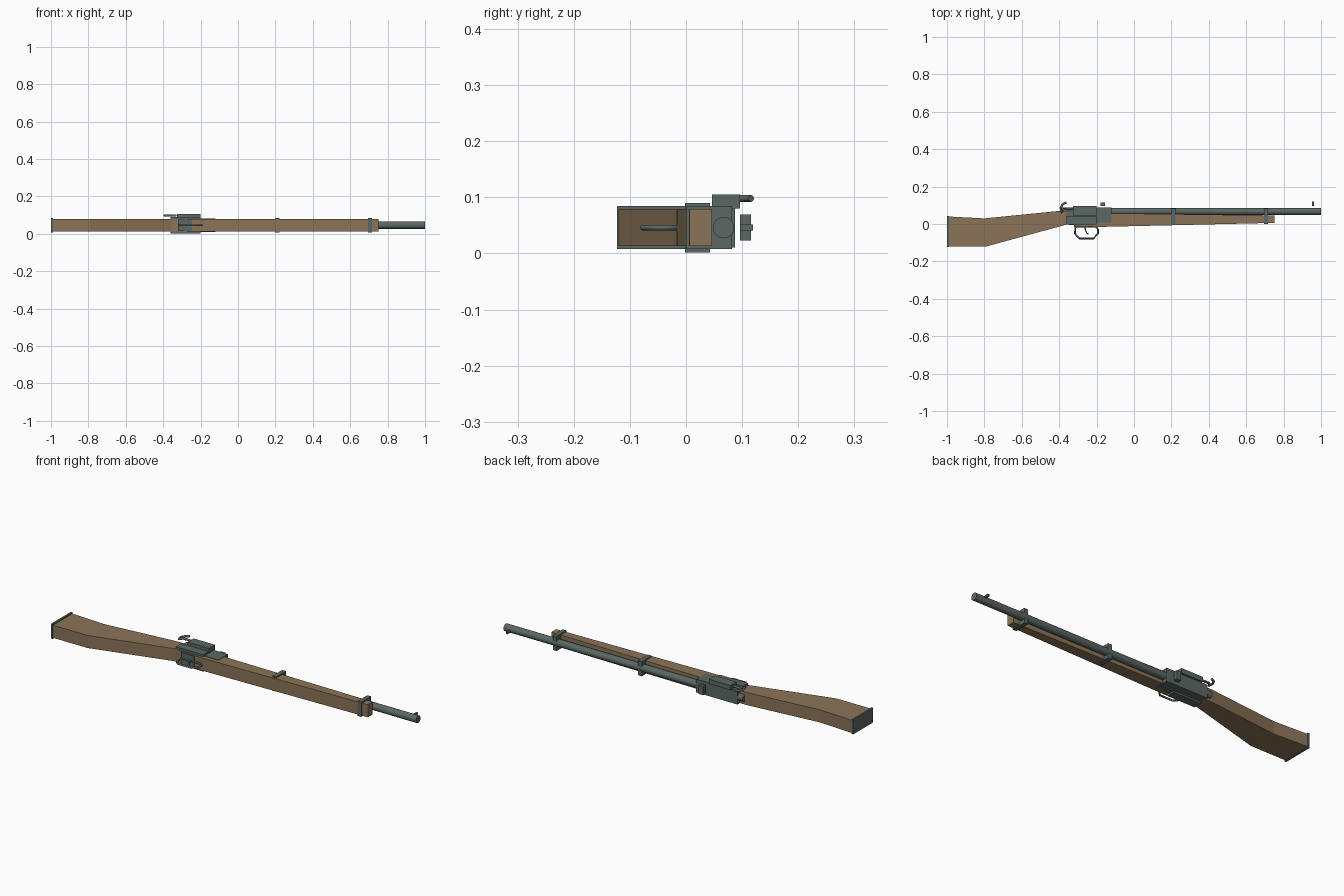
import bpy, bmesh, math
from mathutils import Vector

if "Cube" in bpy.data.objects:
    bpy.data.objects.remove(bpy.data.objects["Cube"])


def material(name, rgb):
    m = bpy.data.materials.new(name)
    m.diffuse_color = (*rgb, 1)
    m.use_nodes = True
    m.node_tree.nodes["Principled BSDF"].inputs["Base Color"].default_value = m.diffuse_color
    return m


WOOD = material("walnut wood", (0.258, 0.175, 0.098))
STEEL = material("grey steel", (0.105, 0.138, 0.126))
MID = 0.046  # height of the centre plane (rifle lies on its side)


def finish(bm, name, mat):
    bmesh.ops.recalc_face_normals(bm, faces=bm.faces[:])
    me = bpy.data.meshes.new(name)
    bm.to_mesh(me)
    bm.free()
    me.materials.append(mat)
    ob = bpy.data.objects.new(name, me)
    bpy.context.collection.objects.link(ob)
    return ob


def box(name, x, y, z, mat=STEEL):
    bm = bmesh.new()
    bmesh.ops.create_cube(bm, size=1)
    for v in bm.verts:
        v.co = [a + (b - a) * (c + 0.5) for (a, b), c in zip((x, y, z), v.co)]
    return finish(bm, name, mat)


def slab(name, outline, z0, z1, mat):
    bm = bmesh.new()
    f = bm.faces.new([bm.verts.new((x, y, z0)) for x, y in outline])
    ext = bmesh.ops.extrude_face_region(bm, geom=[f])["geom"]
    for v in ext:
        if isinstance(v, bmesh.types.BMVert):
            v.co.z = z1
    return finish(bm, name, mat)


def cylinder(name, x0, x1, y, z, r):
    bm = bmesh.new()
    bmesh.ops.create_cone(bm, cap_ends=True, segments=24, radius1=r, radius2=r, depth=x1 - x0)
    for v in bm.verts:
        v.co = Vector(((x0 + x1) / 2 + v.co.z, y + v.co.x, z + v.co.y))
    for f in bm.faces:
        f.smooth = len(f.verts) == 4
    for e in bm.edges:
        e.smooth = all(len(f.verts) == 4 for f in e.link_faces)
    return finish(bm, name, STEEL)


def rod(name, pts, z, r, closed=False):
    # round bar following a flat path
    cu = bpy.data.curves.new(name, "CURVE")
    cu.dimensions = "3D"
    cu.bevel_depth = r
    cu.bevel_resolution = 2
    cu.use_fill_caps = True
    s = cu.splines.new("POLY")
    s.points.add(len(pts) - 1)
    for p, (x, y) in zip(s.points, pts):
        p.co = (x, y, z, 1)
    s.use_cyclic_u = closed
    cu.materials.append(STEEL)
    ob = bpy.data.objects.new(name, cu)
    bpy.context.collection.objects.link(ob)


# Wooden stock and butt plate
slab("stock", [(-0.99, -0.12), (-0.79, -0.12), (-0.36, -0.003), (-0.2, -0.016), (0.75, 0.006),
               (0.75, 0.046), (-0.12, 0.057), (-0.36, 0.07), (-0.4, 0.07), (-0.8, 0.03),
               (-0.99, 0.04)], 0.013, 0.079, WOOD)
box("butt_plate", (-1, -0.99), (-0.123, 0.042), (0.008, 0.085))

# Receiver, side plates and magazine floor
box("receiver", (-0.36, -0.12), (0.008, 0.087), (0.011, 0.081))
box("side_plates", (-0.36, -0.2), (-0.002, 0.043), (0.002, 0.09))
box("magazine_floor", (-0.32, -0.245), (-0.017, 0.0), (0.015, 0.077))

# Bolt housing, bolt and hooked handle
box("bolt_housing", (-0.325, -0.2), (0.046, 0.096), (0.08, 0.105))
cylinder("bolt", -0.39, -0.33, 0.068, MID, 0.019)
rod("bolt_handle", [(-0.33, 0.08), (-0.375, 0.08), (-0.388, 0.062), (-0.392, 0.085),
                    (-0.382, 0.105), (-0.362, 0.116)], 0.098, 0.006)

# Barrel with two bands
cylinder("barrel", -0.13, 1.0, 0.067, MID, 0.019)
for i, x in enumerate((0.21, 0.705)):
    box(f"barrel_band_{i + 1}", (x - 0.011, x + 0.011), (0.0, 0.082), (0.008, 0.085))

# Sights, standing clear of the barrel
box("rear_sight", (-0.18, -0.155), (0.096, 0.116), (0.023, 0.069))
box("front_sight", (0.952, 0.962), (0.096, 0.119), (0.041, 0.052))

# Trigger guard and trigger
rod("trigger_guard", [(-0.315, -0.02), (-0.315, -0.052), (-0.293, -0.077), (-0.217, -0.077),
                      (-0.193, -0.052), (-0.193, -0.028), (-0.205, -0.014), (-0.302, -0.014)],
    MID, 0.005, True)
rod("trigger", [(-0.262, -0.01), (-0.26, -0.033), (-0.252, -0.047), (-0.243, -0.055)], MID, 0.003)
